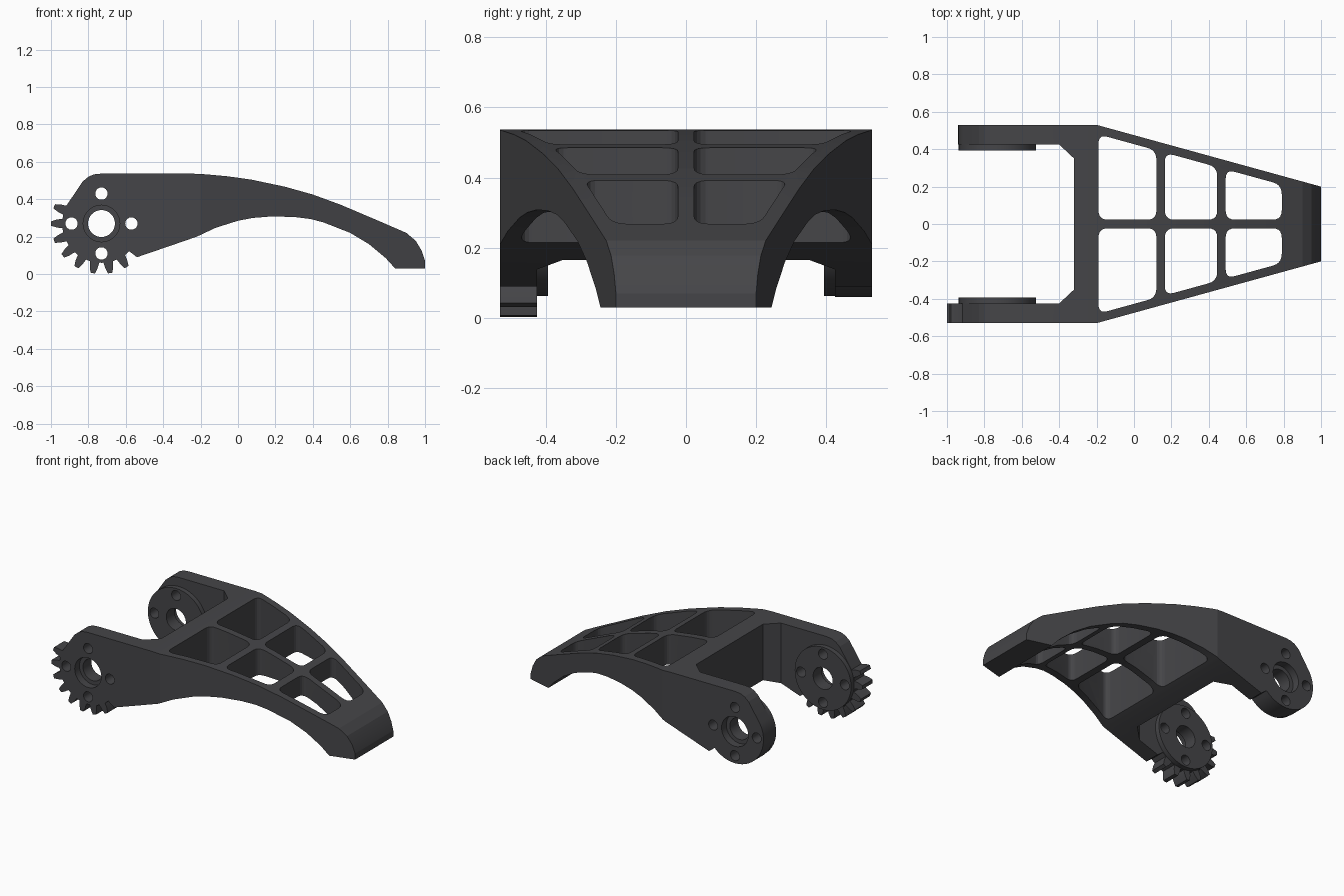
import bpy, bmesh, math
from mathutils import Vector

if "Cube" in bpy.data.objects:
    bpy.data.objects.remove(bpy.data.objects["Cube"])

HUB_X, HUB_Z = -0.73, 0.27      # pivot centre of both arms
R_LOBE, R_TIP = 0.21, 0.269


def prism(name, pts, axis, lo, hi):
    """Extrude a 2D outline: axis 'Y' takes (x, z), axis 'Z' takes (x, y)."""
    bm = bmesh.new()
    place = (lambda p, t: (p[0], t, p[1])) if axis == 'Y' else (lambda p, t: (p[0], p[1], t))
    a = [bm.verts.new(place(p, lo)) for p in pts]
    b = [bm.verts.new(place(p, hi)) for p in pts]
    bm.faces.new(a)
    bm.faces.new(b[::-1])
    n = len(pts)
    for i in range(n):
        j = (i + 1) % n
        bm.faces.new((a[i], b[i], b[j], a[j]))
    bmesh.ops.recalc_face_normals(bm, faces=bm.faces)
    me = bpy.data.meshes.new(name)
    bm.to_mesh(me)
    bm.free()
    ob = bpy.data.objects.new(name, me)
    bpy.context.collection.objects.link(ob)
    return ob


def arc(cx, cz, r, start, end, n):
    return [(cx + r * math.cos(math.radians(start + (end - start) * i / n)),
             cz + r * math.sin(math.radians(start + (end - start) * i / n))) for i in range(n + 1)]


def circle(cx, cz, r, n=32):
    return arc(cx, cz, r, 0, 360, n)[:-1]


def rounded(pts, r, steps=5):
    out = []
    for i, p in enumerate(pts):
        p = Vector(p)
        a = p + (Vector(pts[i - 1]) - p).normalized() * r
        b = p + (Vector(pts[(i + 1) % len(pts)]) - p).normalized() * r
        for s in range(steps + 1):
            t = s / steps
            out.append(tuple(a * (1 - t) ** 2 + p * 2 * t * (1 - t) + b * t ** 2))
    return out


def combine(target, other, op):
    bpy.context.view_layer.objects.active = target
    m = target.modifiers.new(op, 'BOOLEAN')
    m.operation, m.solver, m.object = op, 'EXACT', other
    bpy.ops.object.modifier_apply(modifier=m.name)
    bpy.data.objects.remove(other, do_unlink=True)


# Side profile of the curved bracket, with a round lobe at the pivot
profile = [(-0.73, 0.537), (-0.25, 0.537), (-0.17, 0.533), (-0.06, 0.523), (0.07, 0.505),
           (0.25, 0.467), (0.40, 0.425), (0.55, 0.37), (0.75, 0.285), (0.90, 0.22),
           (0.95, 0.178), (0.982, 0.125), (1.0, 0.07), (1.0, 0.03), (0.84, 0.03),
           (0.79, 0.085), (0.70, 0.16), (0.60, 0.22), (0.46, 0.275), (0.39, 0.294),
           (0.30, 0.305), (0.18, 0.308), (0.08, 0.3), (0.0, 0.285), (-0.12, 0.247),
           (-0.22, 0.2), (-0.35, 0.155), (-0.54, 0.09)]
profile += arc(HUB_X, HUB_Z, R_LOBE, 315, 152, 22)
profile += [(-0.83, 0.495), (-0.80, 0.52), (-0.77, 0.533)]
bracket = prism("bracket", profile, 'Y', -0.6, 0.6)

# Plan outline: two arms, cross wall, tapering nose
half = [(1.01, 0.197), (-0.2, 0.53), (-1.1, 0.53), (-1.1, 0.425), (-0.40, 0.425), (-0.32, 0.35)]
plan = half + [(x, -y) for x, y in reversed(half)]
combine(bracket, prism("plan", plan, 'Z', -0.2, 0.8), 'INTERSECT')

# Six rounded windows
def slant(x):
    return 0.482 - 0.275 * (x + 0.2)

for x0, x1 in ((-0.19, 0.12), (0.165, 0.445), (0.49, 0.79)):
    for s in (1, -1):
        quad = [(x0, 0.023 * s), (x1, 0.023 * s), (x1, slant(x1) * s), (x0, slant(x0) * s)]
        combine(bracket, prism("window", rounded(quad, 0.05), 'Z', -0.2, 0.8), 'DIFFERENCE')

# Inner bosses on both arms
for s in (1, -1):
    lo, hi = sorted((0.393 * s, 0.47 * s))
    combine(bracket, prism("boss", circle(HUB_X, HUB_Z, 0.207, 48), 'Y', lo, hi), 'UNION')

# Gear teeth on the front arm only
for k in range(8):
    a = math.radians(160 + 20 * k)
    d, t = Vector((math.cos(a), math.sin(a))), Vector((-math.sin(a), math.cos(a)))
    c = Vector((HUB_X, HUB_Z))
    shape = [(0.185, 0.027), (0.21, 0.025), (0.24, 0.021), (R_TIP, 0.012)]
    tooth = [c + d * r + t * w for r, w in shape] + [c + d * r - t * w for r, w in reversed(shape)]
    combine(bracket, prism("tooth", tooth, 'Y', -0.53, -0.425), 'UNION')

# Pivot bore, four bolt holes, and an outer counterbore on each arm
combine(bracket, prism("bore", circle(HUB_X, HUB_Z, 0.072), 'Y', -0.7, 0.7), 'DIFFERENCE')
for k in range(4):
    a = k * math.pi / 2
    hole = circle(HUB_X + 0.16 * math.cos(a), HUB_Z + 0.16 * math.sin(a), 0.033, 26)
    combine(bracket, prism("bolt_hole", hole, 'Y', -0.7, 0.7), 'DIFFERENCE')
for s in (1, -1):
    lo, hi = sorted((0.48 * s, 0.7 * s))
    combine(bracket, prism("counterbore", circle(HUB_X, HUB_Z, 0.098), 'Y', lo, hi), 'DIFFERENCE')

# Dark plastic finish
mat = bpy.data.materials.new("dark_plastic")
mat.diffuse_color = (0.06, 0.06, 0.065, 1)
mat.use_nodes = True
mat.node_tree.nodes["Principled BSDF"].inputs["Base Color"].default_value = mat.diffuse_color
bracket.data.materials.clear()
bracket.data.materials.append(mat)
bpy.context.view_layer.objects.active = bracket
bracket.select_set(True)
bpy.ops.object.shade_smooth_by_angle(angle=math.radians(14.8))
